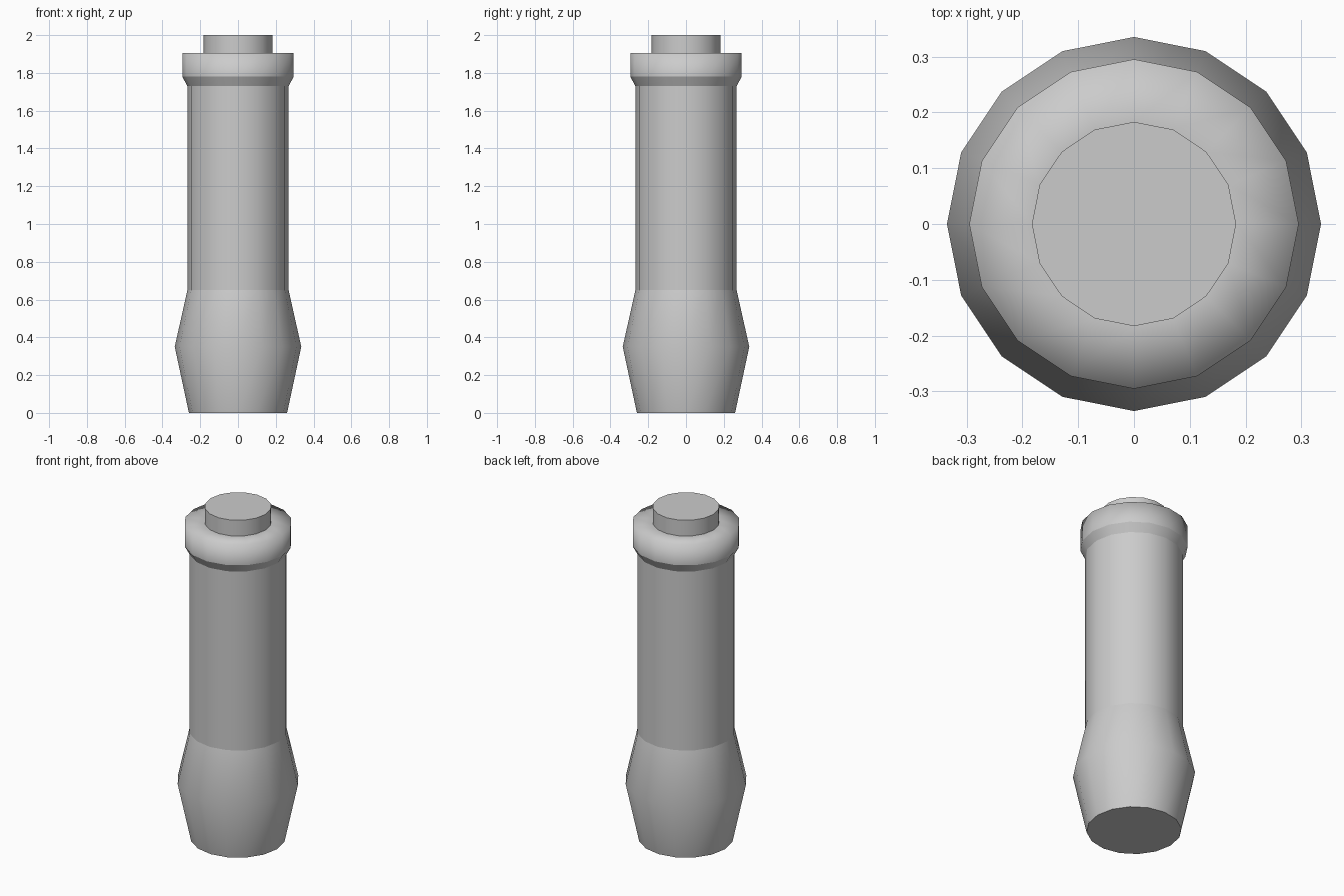
import bpy, bmesh, math

if "Cube" in bpy.data.objects:
    bpy.data.objects.remove(bpy.data.objects["Cube"])

SIDES = 16


def lathe(name, profile, cap_bottom=False, cap_top=False):
    """Revolve (radius, z) points around z; smooth walls, flat end caps."""
    bm = bmesh.new()
    rings = [[bm.verts.new((r * math.cos(2 * math.pi * i / SIDES),
                            r * math.sin(2 * math.pi * i / SIDES), z))
              for i in range(SIDES)] for r, z in profile]
    for low, high in zip(rings, rings[1:]):
        for i in range(SIDES):
            j = (i + 1) % SIDES
            bm.faces.new((low[i], low[j], high[j], high[i])).smooth = True
    if cap_bottom:
        bm.faces.new(rings[0][::-1])
    if cap_top:
        bm.faces.new(rings[-1])
    mesh = bpy.data.meshes.new(name)
    bm.to_mesh(mesh)
    bm.free()
    obj = bpy.data.objects.new(name, mesh)
    bpy.context.collection.objects.link(obj)
    return obj


# Bulged foot, closed underneath
lathe("bulged_base", [(0.26, 0), (0.335, 0.35), (0.268, 0.65)], cap_bottom=True)
# Straight shaft
lathe("shaft", [(0.268, 0.65), (0.268, 1.73)])
# Flared band under the collar
lathe("collar_flare", [(0.268, 1.73), (0.295, 1.78)])
# Collar wall and its softly shaded shoulder
lathe("collar", [(0.295, 1.78), (0.295, 1.905), (0.183, 1.905)])
# Small plug on top
lathe("top_plug", [(0.183, 1.905), (0.183, 2.0)], cap_top=True)
